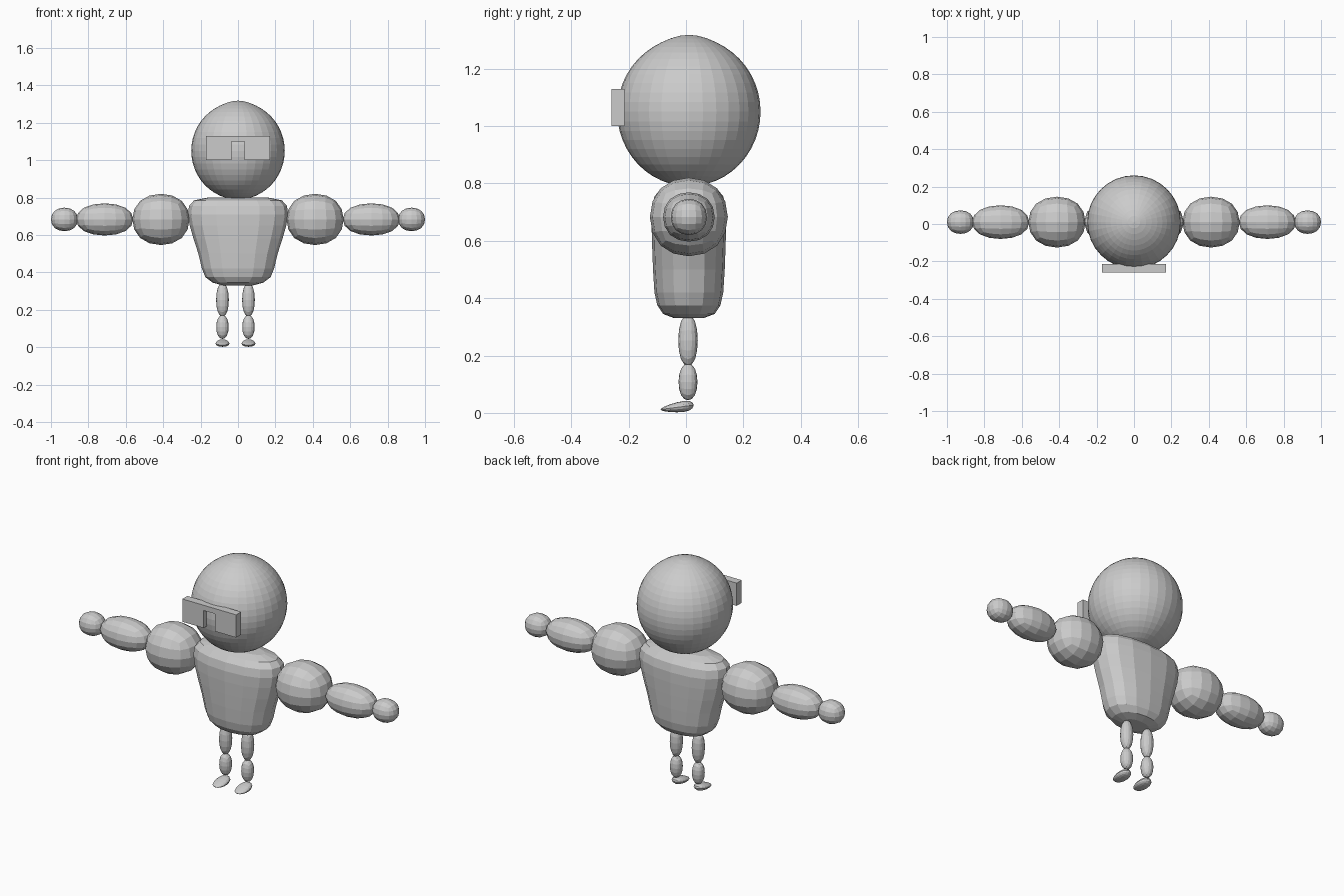
import bpy, bmesh, math
from mathutils import Vector

default = bpy.data.objects.get("Cube")
if default:
    bpy.data.objects.remove(default, do_unlink=True)

grey = bpy.data.materials.new("plain grey")
grey.use_nodes = True
grey.diffuse_color = (0.6, 0.6, 0.6, 1)
grey.node_tree.nodes["Principled BSDF"].inputs["Base Color"].default_value = (0.6, 0.6, 0.6, 1)

MID_Y = 0.01


def make_object(name, bm):
    bmesh.ops.recalc_face_normals(bm, faces=bm.faces)
    mesh = bpy.data.meshes.new(name)
    bm.to_mesh(mesh)
    bm.free()
    mesh.materials.append(grey)
    ob = bpy.data.objects.new(name, mesh)
    bpy.context.collection.objects.link(ob)
    return ob


def pillow(name, centre, half, shape=None):
    """Rounded cube, fitted to its half sizes, with an optional reshaping."""
    bm = bmesh.new()
    bmesh.ops.create_cube(bm, size=2)
    temp = make_object(name + "_cage", bm)
    sub = temp.modifiers.new("round", 'SUBSURF')
    sub.levels = 2
    deps = bpy.context.evaluated_depsgraph_get()
    bm = bmesh.new()
    bm.from_object(temp, deps)
    bpy.data.objects.remove(temp, do_unlink=True)
    reach = max(v.co.x for v in bm.verts)
    for v in bm.verts:
        p = v.co / reach
        if shape:
            p = shape(p)
        v.co = Vector(centre) + Vector(a * b for a, b in zip(p, half))
    return make_object(name, bm)


def loft(name, rings, sides, power):
    """Skin over rounded rings given as (z, half width, half depth)."""
    bm = bmesh.new()
    loops = []
    for z, w, d in rings:
        loop = []
        for i in range(sides):
            a = math.tau * i / sides
            c, s = math.cos(a), math.sin(a)
            x = math.copysign(abs(c) ** (2 / power), c) * w
            y = math.copysign(abs(s) ** (2 / power), s) * d
            loop.append(bm.verts.new((x, y + MID_Y, z)))
        loops.append(loop)
    for low, high in zip(loops, loops[1:]):
        for i in range(sides):
            j = (i + 1) % sides
            bm.faces.new((low[i], low[j], high[j], high[i]))
    bm.faces.new(loops[0])
    bm.faces.new(loops[-1])
    return make_object(name, bm)


# Head: globe with a slight point at the crown
bm = bmesh.new()
bmesh.ops.create_uvsphere(bm, u_segments=32, v_segments=24, radius=1)
for v in bm.verts:
    peak = 0.008 * max(0, v.co.z) ** 20
    v.co = (v.co.x * 0.25, v.co.y * 0.25 + MID_Y, v.co.z * 0.26 + 1.05 + peak)
make_object("head", bm)

# Visor: plate with a notch for the nose
outline = [(-0.17, 1.0), (-0.035, 1.0), (-0.035, 1.1), (0.035, 1.1),
           (0.035, 1.0), (0.17, 1.0), (0.17, 1.13), (-0.17, 1.13)]
bm = bmesh.new()
face = bm.faces.new([bm.verts.new((x, -0.26, z)) for x, z in outline])
new = bmesh.ops.extrude_face_region(bm, geom=[face])["geom"]
bmesh.ops.translate(bm, vec=(0, 0.045, 0),
                    verts=[g for g in new if isinstance(g, bmesh.types.BMVert)])
make_object("visor", bm)

# Torso: broad shoulders narrowing to the hips
loft("torso", [(0.33, 0.08, 0.05), (0.345, 0.135, 0.09), (0.375, 0.175, 0.11),
               (0.42, 0.193, 0.12), (0.5, 0.212, 0.125), (0.58, 0.238, 0.128),
               (0.65, 0.258, 0.13), (0.71, 0.268, 0.13), (0.755, 0.262, 0.12),
               (0.785, 0.235, 0.095), (0.8, 0.16, 0.05)], 16, 2.3)

# Arms, held straight out
for side, sx in (("left", 1), ("right", -1)):
    pillow(side + "_upper_arm", (sx * 0.412, MID_Y, 0.683), (0.153, 0.136, 0.137))
    pillow(side + "_forearm", (sx * 0.713, MID_Y, 0.683), (0.153, 0.09, 0.086))
    pillow(side + "_hand", (sx * 0.928, MID_Y, 0.683), (0.072, 0.063, 0.063))


def foot_shape(p):
    """Thin the foot towards the toe, keeping the sole low."""
    t = (1 - p.y) / 2
    thin = 1 - 0.6 * t
    return Vector((p.x, p.y, (p.z + 1) * thin - 1))


# Legs
for side, x in (("left", 0.056), ("right", -0.083)):
    pillow(side + "_thigh", (x, 0.007, 0.253), (0.034, 0.034, 0.09))
    pillow(side + "_shin", (x, 0.007, 0.108), (0.033, 0.033, 0.064))
    pillow(side + "_foot", (x, -0.031, 0.027), (0.037, 0.058, 0.025), foot_shape)
